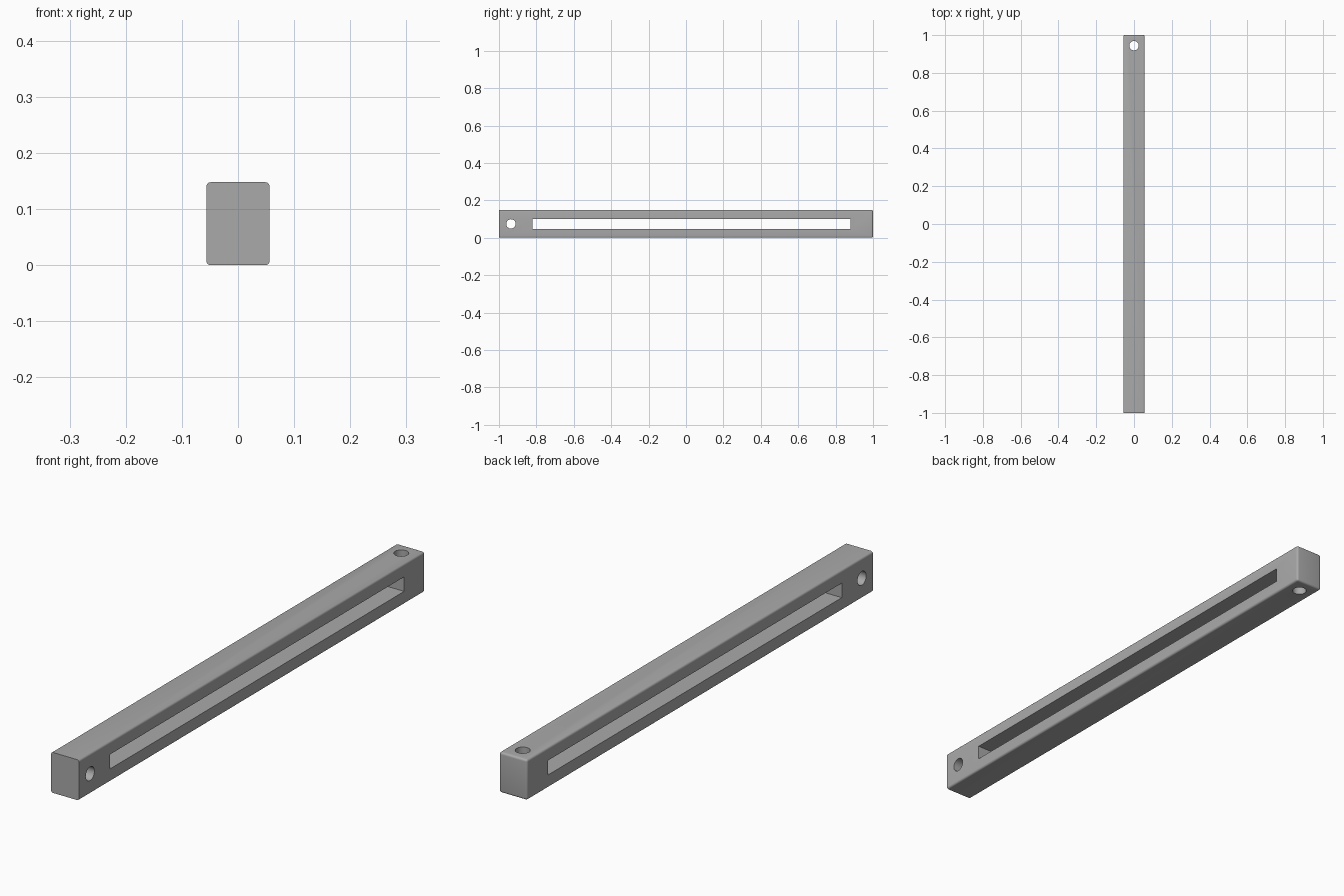
import bpy, bmesh
from math import pi, radians

cube = bpy.data.objects.get("Cube")
if cube:
    bpy.data.objects.remove(cube, do_unlink=True)

WIDTH, LENGTH, HEIGHT = 0.113, 2.0, 0.148
MID = HEIGHT / 2

grey = bpy.data.materials.new("plain grey")
grey.use_nodes = True
colour = (0.4, 0.4, 0.4, 1)
grey.diffuse_color = colour
grey.node_tree.nodes["Principled BSDF"].inputs["Base Color"].default_value = colour


def box(name, size, centre):
    bpy.ops.mesh.primitive_cube_add(size=1, location=centre)
    ob = bpy.context.object
    ob.name = name
    ob.scale = size
    bpy.ops.object.transform_apply(location=True, rotation=False, scale=True)
    ob.data.materials.append(grey)
    return ob


def drill(name, centre, rotation):
    bpy.ops.mesh.primitive_cylinder_add(vertices=48, radius=0.025, depth=0.4,
                                        location=centre, rotation=rotation)
    ob = bpy.context.object
    ob.name = name
    ob.data.materials.append(grey)
    return ob


# Bar, with every edge rounded except those around the square front end
bar = box("slotted_bar", (WIDTH, LENGTH, HEIGHT), (0, 0, MID))
bm = bmesh.new()
bm.from_mesh(bar.data)
rounded = [e for e in bm.edges if max(v.co.y for v in e.verts) > 0]
bmesh.ops.bevel(bm, geom=rounded, offset=0.008, segments=5, profile=0.5,
                affect='EDGES', clamp_overlap=True)
bm.to_mesh(bar.data)
bm.free()

# Long side slot, front cross hole and rear vertical hole
cutters = [
    box("slot_cutter", (0.4, 1.70, 0.053), (0, 0.03, MID)),
    drill("cross_hole_cutter", (0, -0.936, MID), (0, pi / 2, 0)),
    drill("vertical_hole_cutter", (0, 0.944, MID), (0, 0, 0)),
]
bpy.ops.object.select_all(action='DESELECT')
bar.select_set(True)
bpy.context.view_layer.objects.active = bar
for cutter in cutters:
    cut = bar.modifiers.new(cutter.name, 'BOOLEAN')
    cut.operation = 'DIFFERENCE'
    cut.solver = 'EXACT'
    cut.object = cutter
    bpy.ops.object.modifier_apply(modifier=cut.name)
for cutter in cutters:
    bpy.data.objects.remove(cutter, do_unlink=True)

bpy.ops.object.shade_smooth_by_angle(angle=radians(30))
